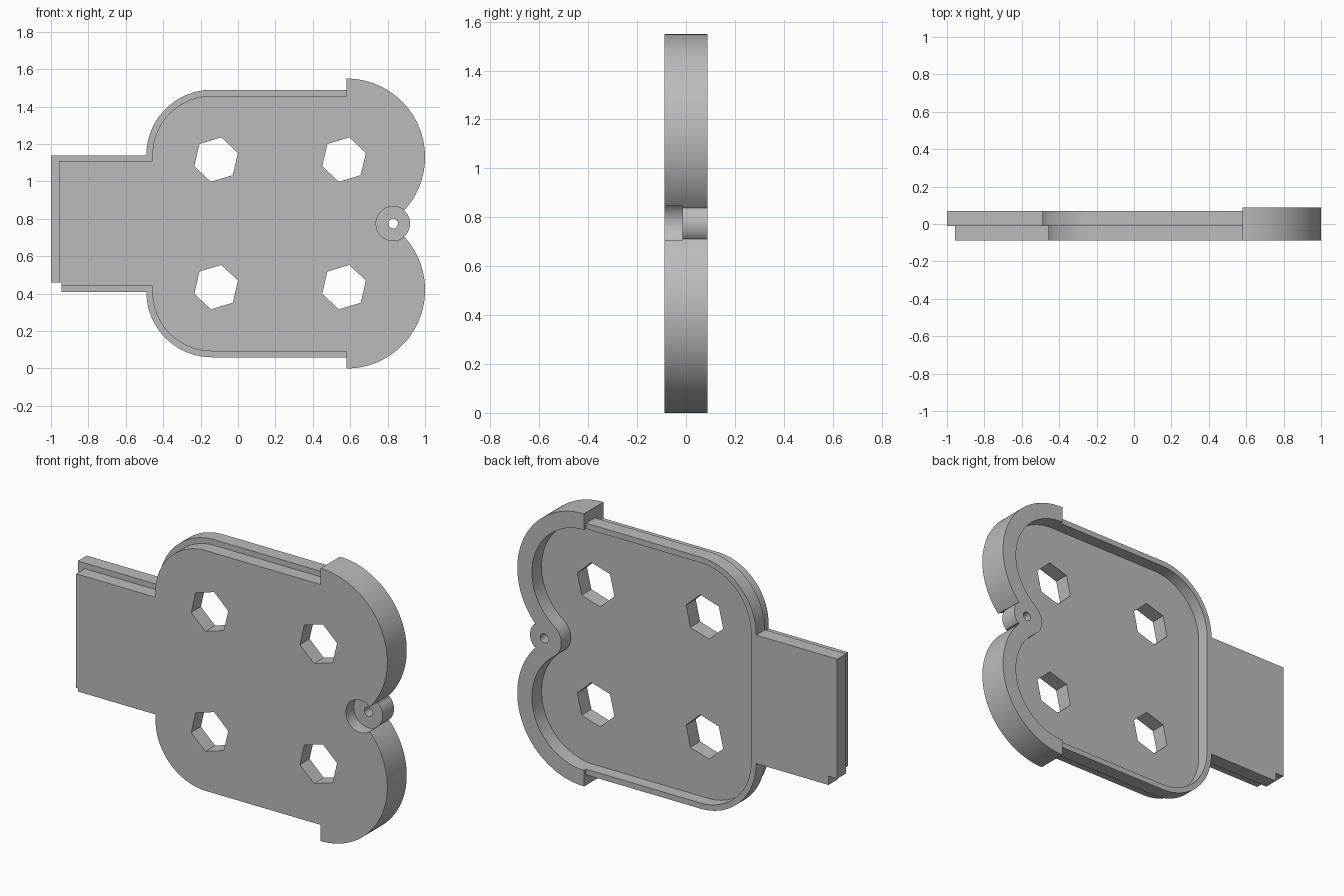
import bpy, bmesh
from math import sin, cos, radians, degrees, atan2

if "Cube" in bpy.data.objects:
    bpy.data.objects.remove(bpy.data.objects["Cube"], do_unlink=True)

MID = 0.775                      # height of the mirror line
FRONT, STEP, RIM, BACK = -0.087, -0.01, 0.07, 0.087
FLOOR, SEAT = 0.0, -0.015        # cavity floor, screw seat
CORNER, LOBE, BOSS = (-0.14, 1.14), (0.58, 1.13), (0.83, MID)

grey = bpy.data.materials.new("light_grey")
grey.use_nodes = True
colour = (0.5, 0.5, 0.5, 1)
grey.diffuse_color = colour
grey.node_tree.nodes["Principled BSDF"].inputs["Base Color"].default_value = colour


def arc(centre, r, a0, a1, n):
    angles = [radians(a0 + (a1 - a0) * i / n) for i in range(n + 1)]
    return [(centre[0] + r * cos(a), centre[1] + r * sin(a)) for a in angles]


def mirrored(half):
    """Close an upper half outline with its reflection below the mirror line."""
    lower = [(x, 2 * MID - z) for x, z in reversed(half) if abs(z - MID) > 0.001]
    return half + lower


def prism(name, outline, y0, y1):
    bm = bmesh.new()
    face = bm.faces.new([bm.verts.new((x, y0, z)) for x, z in outline])
    grown = bmesh.ops.extrude_face_region(bm, geom=[face])["geom"]
    bmesh.ops.translate(bm, vec=(0, y1 - y0, 0),
                        verts=[v for v in grown if isinstance(v, bmesh.types.BMVert)])
    bmesh.ops.recalc_face_normals(bm, faces=bm.faces)
    mesh = bpy.data.meshes.new(name)
    bm.to_mesh(mesh)
    bm.free()
    mesh.materials.append(grey)
    ob = bpy.data.objects.new(name, mesh)
    bpy.context.collection.objects.link(ob)
    return ob


def combine(target, tool, operation):
    mod = target.modifiers.new(operation, 'BOOLEAN')
    mod.operation, mod.solver, mod.object = operation, 'EXACT', tool
    bpy.context.view_layer.objects.active = target
    bpy.ops.object.modifier_apply(modifier=mod.name)
    bpy.data.objects.remove(tool, do_unlink=True)


def plate(name, inset, tab_x, y0, y1):
    """Tab plus rounded body, overlapping into the end cap."""
    r = 0.35 - inset
    half = [(tab_x, CORNER[1] - inset)]
    if inset:
        half.append((CORNER[0] - r, CORNER[1] - inset))
    half += arc(CORNER, r, 180, 90, 24) + [(0.68, CORNER[1] + r)]
    return prism(name, mirrored(half), y0, y1)


# Stepped plate and tab
cover = plate("housing_cover", 0, -1.0, STEP, RIM)
combine(cover, plate("front_plate", 0.032, -0.957, FRONT, STEP), 'UNION')

# Two-lobed end cap with the screw boss between the lobes
cap = mirrored(arc(LOBE, 0.42, 90, -43.7, 40) + arc(BOSS, 0.09, 45, 0, 8))
combine(cover, prism("end_cap", cap, FRONT, BACK), 'UNION')

# Rear cavity wrapping around the boss
aim = degrees(atan2(BOSS[1] - LOBE[1], BOSS[0] - LOBE[0]))
cavity = mirrored(arc(CORNER, 0.318, 180, 90, 24) + arc(LOBE, 0.328, 90, aim, 40)
                  + arc(BOSS, 0.106, 180 + aim, 180, 10)[1:])
combine(cover, prism("cavity", cavity, FLOOR, 0.2), 'DIFFERENCE')

# Four hexagonal openings
for x in (-0.117, 0.567):
    for z in (1.117, 0.435):
        hexagon = arc((x, z), 0.122, 17, 317, 5)
        combine(cover, prism("hex_opening", hexagon, -0.2, 0.2), 'DIFFERENCE')

# Screw recess and through hole
combine(cover, prism("screw_recess", arc(BOSS, 0.092, 0, 350, 35), -0.2, SEAT), 'DIFFERENCE')
combine(cover, prism("screw_hole", arc(BOSS, 0.026, 0, 345, 23), -0.2, 0.2), 'DIFFERENCE')

# Notch in the lower corner of the tab
notch = [(-1.1, 0.3), (-0.945, 0.3), (-0.945, 0.46), (-1.1, 0.46)]
combine(cover, prism("tab_notch", notch, -0.2, 0.2), 'DIFFERENCE')

bpy.ops.object.select_all(action='DESELECT')
cover.select_set(True)
bpy.context.view_layer.objects.active = cover
bpy.ops.object.shade_smooth_by_angle(angle=radians(30))
